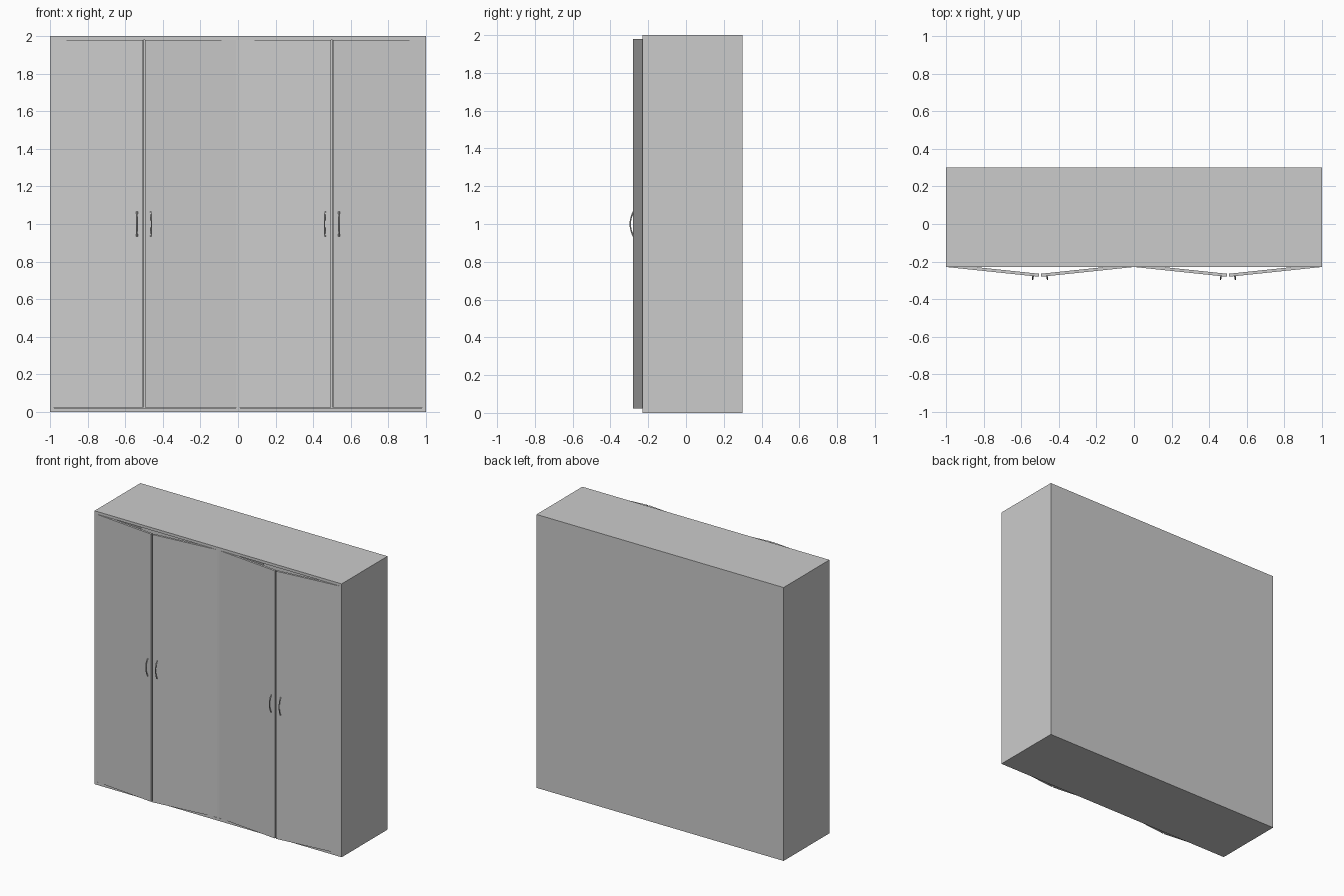
import bpy, bmesh, math
from mathutils import Matrix, Vector

if "Cube" in bpy.data.objects:
    bpy.data.objects.remove(bpy.data.objects["Cube"])

FRONT, BACK, T = -0.23, 0.30, 0.02
OPEN = math.radians(6)


def box(name, lo, hi, mat=Matrix()):
    bm = bmesh.new()
    bmesh.ops.create_cube(bm, size=1)
    lo, hi = Vector(lo), Vector(hi)
    for v in bm.verts:
        v.co = mat @ ((lo + hi) / 2 + v.co * (hi - lo))
    bmesh.ops.recalc_face_normals(bm, faces=bm.faces)
    me = bpy.data.meshes.new(name)
    bm.to_mesh(me)
    bm.free()
    ob = bpy.data.objects.new(name, me)
    bpy.context.collection.objects.link(ob)
    return ob


def handle(name, x, mat):
    # bowed bar: ends sink into the door face, middle stands proud
    cu = bpy.data.curves.new(name, 'CURVE')
    cu.dimensions = '3D'
    cu.bevel_depth = 0.004
    cu.bevel_resolution = 2
    cu.use_fill_caps = True
    sp = cu.splines.new('POLY')
    n = 12
    sp.points.add(n)
    for i, p in enumerate(sp.points):
        t = -1 + 2 * i / n
        p.co = (*(mat @ Vector((x, 0.001 - 0.019 * (1 - t * t), 1.0 + 0.066 * t))), 1)
        p.radius = 0.9 + 0.4 * abs(t) ** 3
    ob = bpy.data.objects.new(name, cu)
    bpy.context.collection.objects.link(ob)
    bpy.context.view_layer.objects.active = ob
    ob.select_set(True)
    bpy.ops.object.convert(target='MESH')
    bpy.ops.object.shade_smooth_by_angle()
    bpy.context.object.select_set(False)


# Carcass panels
box("bottom_panel", (-1, FRONT, 0), (1, BACK, T))
box("top_panel", (-1, FRONT, 2 - T), (1, BACK, 2))
box("back_panel", (-1 + T, BACK - T, T), (1 - T, BACK, 2 - T))
box("left_side", (-1, FRONT, T), (-1 + T, BACK, 2 - T))
box("right_side", (1 - T, FRONT, T), (1, BACK, 2 - T))
box("divider", (-T / 2, FRONT, T), (T / 2, BACK - T, 2 - T))

# Four doors, slightly ajar, hinged at the sides and the middle
for i, (hinge, d) in enumerate([(-0.998, 1), (-0.002, -1), (0.002, 1), (0.998, -1)], 1):
    m = (Matrix.Translation((hinge, FRONT + 0.001, 0))
         @ Matrix.Diagonal((d, 1, 1, 1)) @ Matrix.Rotation(-OPEN, 4, 'Z'))
    box(f"door_{i}", (0, 0, 0.022), (0.495, 0.016, 1.98), m)
    handle(f"door_handle_{i}", 0.463, m)
